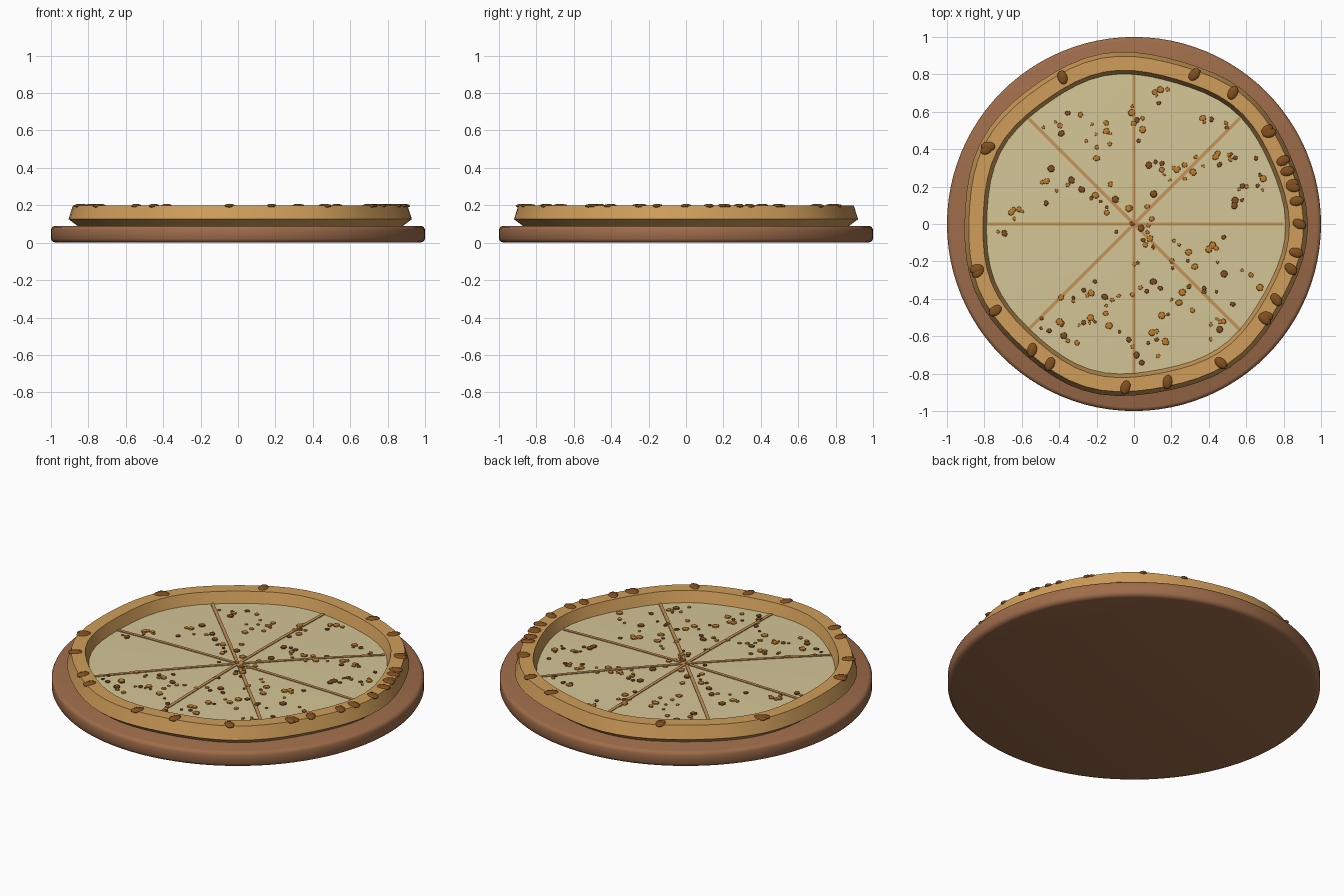
import bpy, bmesh, math, random
from mathutils import Matrix, Vector

if "Cube" in bpy.data.objects:
    bpy.data.objects.remove(bpy.data.objects["Cube"], do_unlink=True)
random.seed(7)


def material(name, r, g, b):
    m = bpy.data.materials.new(name)
    m.use_nodes = True
    col = [(c / 255 / 12.92 if c < 11 else ((c / 255 + 0.055) / 1.055) ** 2.4) for c in (r, g, b)] + [1]
    m.diffuse_color = col
    m.node_tree.nodes["Principled BSDF"].inputs["Base Color"].default_value = col
    return m


WOOD = material("board wood", 158, 108, 74)
CRUST = material("baked crust", 208, 158, 90)
CHEESE = material("pale cheese", 212, 198, 150)
CUT = material("cut line", 196, 146, 86)
BROWN = material("dark toast", 130, 80, 32)
AMBER = material("amber crumb", 192, 126, 44)


def finish(bm, name, mat, angle):
    bmesh.ops.recalc_face_normals(bm, faces=bm.faces)
    mesh = bpy.data.meshes.new(name)
    bm.to_mesh(mesh)
    bm.free()
    mesh.materials.append(mat)
    ob = bpy.data.objects.new(name, mesh)
    bpy.context.collection.objects.link(ob)
    bpy.ops.object.select_all(action='DESELECT')
    ob.select_set(True)
    bpy.context.view_layer.objects.active = ob
    bpy.ops.object.shade_smooth_by_angle(angle=math.radians(angle))
    return ob


def wave(a):
    """Hand-stretched dough: small radial wobble by angle."""
    return 0.009 * math.cos(7 * (a - math.radians(100))) + 0.004 * math.sin(3 * a + 1)


def lathe(name, profile, mat, steps, angle, wobble=0, closed=False):
    bm = bmesh.new()
    rings = []
    for r, z in profile:
        ring = []
        for i in range(steps):
            a = math.tau * i / steps
            rr = r + wobble * wave(a)
            ring.append(bm.verts.new((rr * math.cos(a), rr * math.sin(a), z)))
        rings.append(ring)
    pairs = list(zip(rings, rings[1:] + rings[:1])) if closed else list(zip(rings, rings[1:]))
    for lo, hi in pairs:
        for i in range(steps):
            j = (i + 1) % steps
            bm.faces.new((lo[i], lo[j], hi[j], hi[i]))
    if not closed:
        bm.faces.new(rings[0])
        bm.faces.new(rings[-1])
    return finish(bm, name, mat, angle)


# Round serving board with softened edges
lathe("serving_board", [(0.975, 0), (0.992, 0.006), (1, 0.02), (1, 0.07), (0.994, 0.084), (0.98, 0.09)],
      WOOD, 96, 50)

# Crust: a five-sided section swept round a wobbly ring
section = [(0.857 + 0.064 * math.cos(math.radians(54 + 72 * k)),
            0.146 + 0.066 * math.sin(math.radians(54 + 72 * k))) for k in range(5)]
lathe("crust", section, CRUST, 64, 40, wobble=1, closed=True)


# Slightly domed cheese
def cheese_z(r):
    return 0.148 - 0.012 * (r / 0.8) ** 2


lathe("cheese", [(0.82, 0.085)] + [(r, cheese_z(r)) for r in (0.82, 0.6, 0.4, 0.2, 0.05)],
      CHEESE, 64, 40, wobble=1)

# Slice lines, each following the dome
for k in range(4):
    bm = bmesh.new()
    turn = Matrix.Rotation(k * math.pi / 4, 4, 'Z')
    rows = []
    for i in range(13):
        x = -0.8 + 1.6 * i / 12
        top = cheese_z(abs(x)) + 0.004
        rows.append([bm.verts.new(turn @ Vector((x, y, z)))
                     for y, z in ((-0.009, top - 0.012), (-0.009, top), (0.009, top), (0.009, top - 0.012))])
    for a, b in zip(rows, rows[1:]):
        for j in range(4):
            n = (j + 1) % 4
            bm.faces.new((a[j], a[n], b[n], b[j]))
    bm.faces.new(rows[0])
    bm.faces.new(rows[-1])
    finish(bm, "slice_line_%d" % (k + 1), CUT, 30)


def blob(bm, x, y, z, size, turn, detail=2):
    m = Matrix.Translation((x, y, z)) @ Matrix.Rotation(turn, 4, 'Z') @ Matrix.Diagonal((*size, 1))
    bmesh.ops.create_icosphere(bm, subdivisions=detail, radius=1, matrix=m)


# Toasted blisters on the rim, some doubled
bm = bmesh.new()
for deg in (116, 68, 53, 34, 23, 19, 13, 8, 0, -10, -16, -28, -36, -58, -78, -93, -121, -129,
            -148, -164, 152):
    a = math.radians(deg)
    r = 0.872 + wave(a)
    turn = a + random.uniform(-0.5, 0.5)
    blob(bm, r * math.cos(a), r * math.sin(a), 0.197, (0.04, 0.027, 0.011), turn)
    if deg in (152, -164, -36, 34, 13):
        b = a + 0.022
        blob(bm, r * math.cos(b), r * math.sin(b), 0.197, (0.036, 0.025, 0.01), turn + 0.5)
finish(bm, "crust_blisters", BROWN, 60)

# Crumbs scattered in loose clusters on the cheese
centres = [(-.4, .55), (-.42, .2), (-.66, .02), (-.2, .45), (-.03, .46), (.1, .66), (.29, .27),
           (.17, .29), (.42, .55), (.5, .33), (.67, .27), (.58, .18), (-.2, .13), (-.05, .03),
           (.1, -.06), (.2, -.17), (.05, -.32), (.4, -.12), (.53, -.3), (.3, -.38), (-.28, -.41),
           (-.13, -.42), (-.42, -.57), (-.32, -.55), (0, -.67), (.17, -.57), (.48, -.53)]
piles = {"amber_crumbs": (bmesh.new(), AMBER), "dark_crumbs": (bmesh.new(), BROWN)}
for cx, cy in centres:
    for i in range(7):
        x, y = cx + random.gauss(0, 0.06), cy + random.gauss(0, 0.06)
        r = math.hypot(x, y)
        if r > 0.76:
            continue
        s = random.choice((0.011, 0.014, 0.017, 0.022))
        pile = piles["dark_crumbs" if random.random() < 0.4 else "amber_crumbs"][0]
        blob(pile, x, y, cheese_z(r) + 0.002, (s, s * random.uniform(0.75, 1), s * 0.5),
             random.uniform(0, 3), 1)
for name, (pile, mat) in piles.items():
    finish(pile, name, mat, 30)
